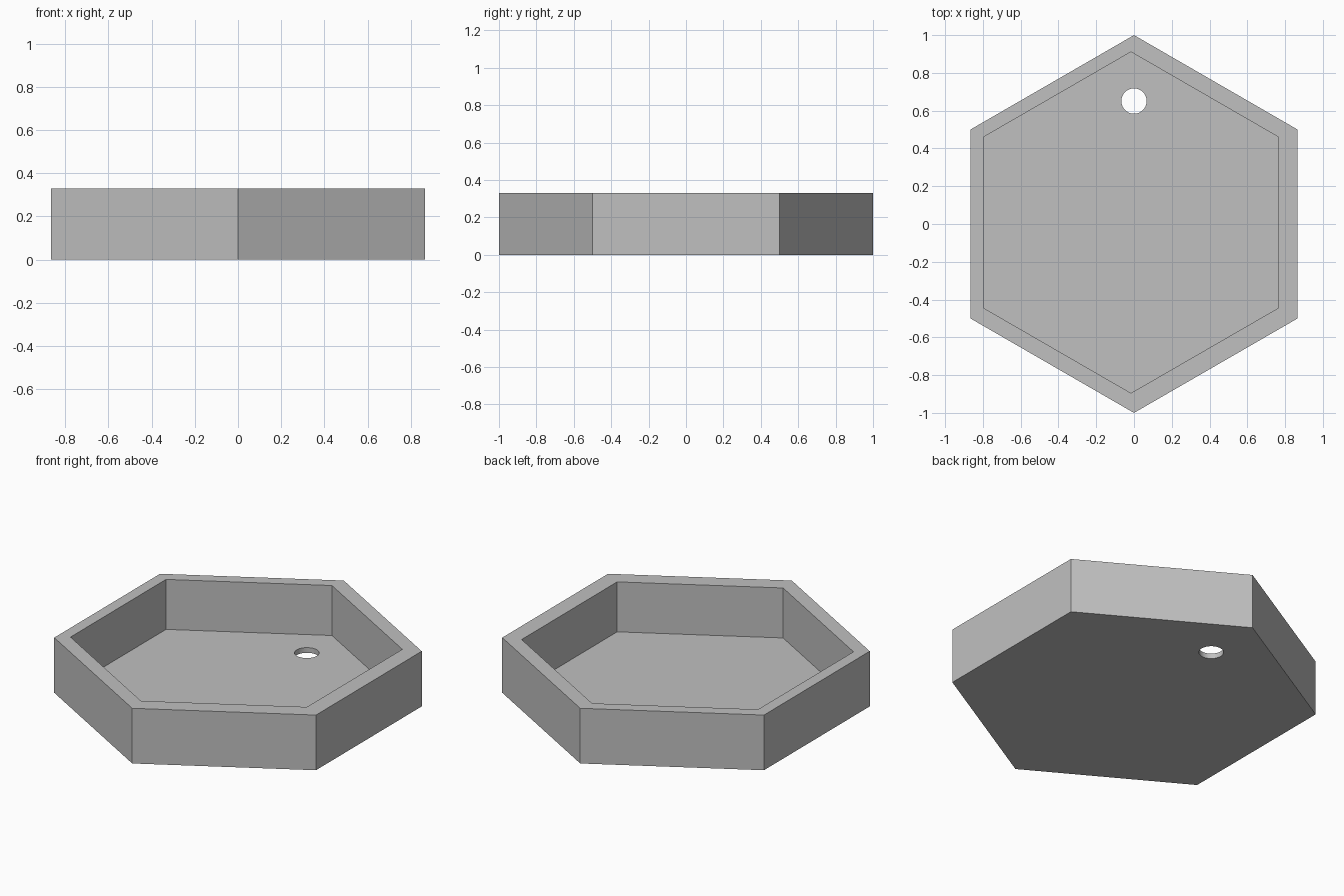
import bpy, bmesh
from math import cos, sin, tau

cube = bpy.data.objects.get("Cube")
if cube:
    bpy.data.objects.remove(cube)

HEIGHT, FLOOR = 0.33, 0.031
HEX, ROUND = 6, 48
POCKET = (-0.016, 0.008)   # the recess sits slightly off centre
HOLE = (0.0, 0.651)

grey = bpy.data.materials.new("plain grey")
grey.use_nodes = True
colour = (0.53, 0.53, 0.53, 1)
grey.diffuse_color = colour
grey.node_tree.nodes["Principled BSDF"].inputs["Base Color"].default_value = colour

bm = bmesh.new()


def ring(sides, radius, z, centre=(0, 0)):
    """Closed loop of vertices with its first corner toward +y."""
    verts = [bm.verts.new((centre[0] + radius * sin(tau * i / sides),
                           centre[1] + radius * cos(tau * i / sides), z))
             for i in range(sides)]
    edges = [bm.edges.new((verts[i - 1], verts[i])) for i in range(sides)]
    return verts, edges


def wall(a, b, smooth=False):
    """Quads joining two loops of equal length."""
    for i in range(len(a[0])):
        face = bm.faces.new((a[0][i - 1], a[0][i], b[0][i], b[0][i - 1]))
        face.smooth = smooth


def plate(outer, hole, up):
    """Flat surface between an outline and a round hole."""
    bmesh.ops.triangle_fill(bm, use_beauty=True, edges=outer[1] + hole[1],
                            normal=(0, 0, up))


# Outlines of the tray
base = ring(HEX, 1.0, 0)
rim_outer = ring(HEX, 1.0, HEIGHT)
rim_inner = ring(HEX, 0.903, HEIGHT, POCKET)
floor_edge = ring(HEX, 0.903, FLOOR, POCKET)
hole_top = ring(ROUND, 0.067, FLOOR, HOLE)
hole_bottom = ring(ROUND, 0.067, 0, HOLE)

# Outer walls, rim, inner walls, drain hole
wall(base, rim_outer)
wall(rim_outer, rim_inner)
wall(rim_inner, floor_edge)
wall(hole_top, hole_bottom, smooth=True)

# Floor and underside
plate(floor_edge, hole_top, 1)
plate(base, hole_bottom, -1)

bmesh.ops.recalc_face_normals(bm, faces=bm.faces[:])
for edge in hole_top[1] + hole_bottom[1]:
    edge.smooth = False

mesh = bpy.data.meshes.new("hexagonal_tray")
bm.to_mesh(mesh)
bm.free()
mesh.materials.append(grey)
tray = bpy.data.objects.new("hexagonal_tray", mesh)
bpy.context.scene.collection.objects.link(tray)
